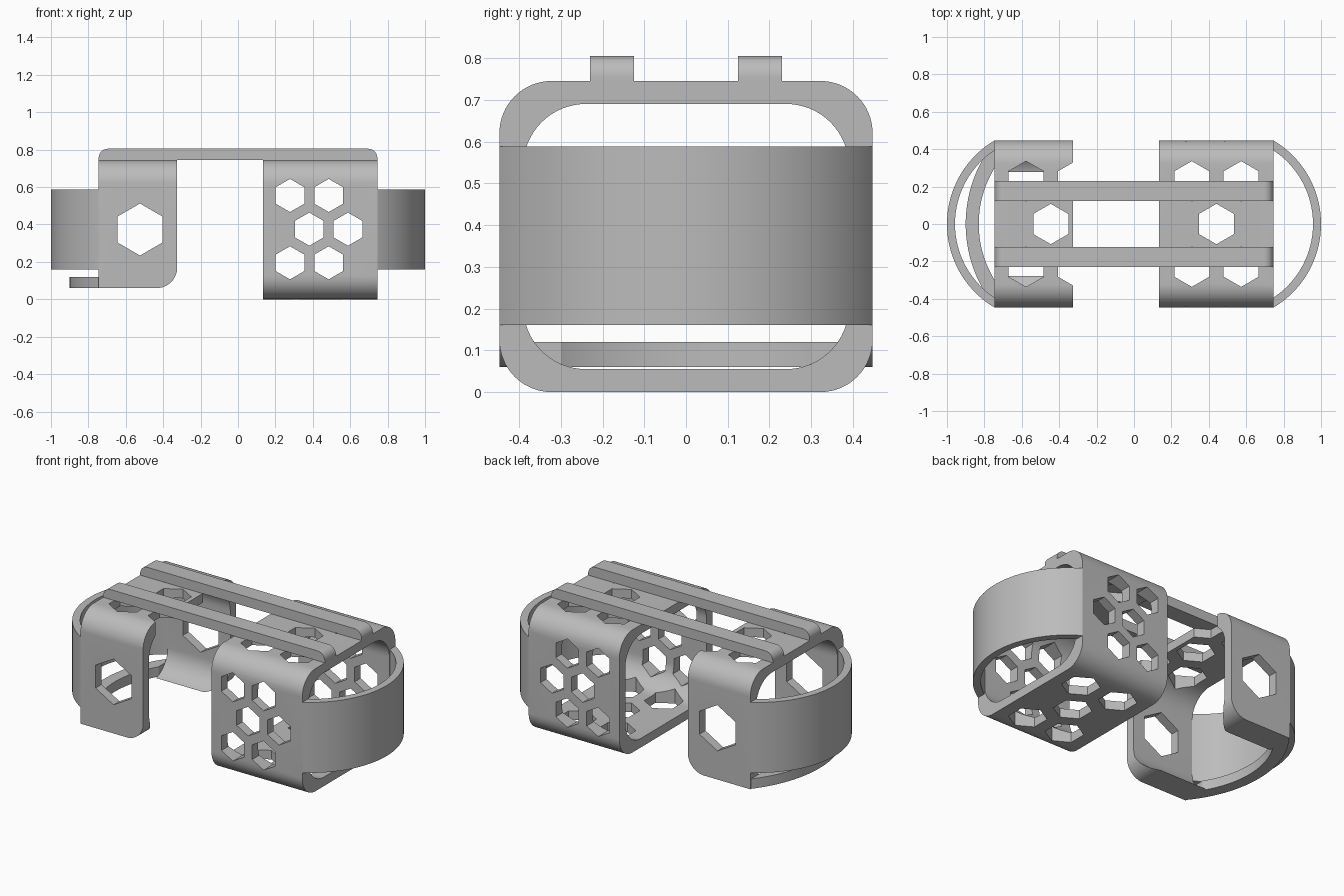
import bpy, bmesh, math

if "Cube" in bpy.data.objects:
    bpy.data.objects.remove(bpy.data.objects["Cube"])

GREY = bpy.data.materials.new("plain grey")
GREY.diffuse_color = (0.5, 0.5, 0.5, 1)
GREY.use_nodes = True
GREY.node_tree.nodes["Principled BSDF"].inputs["Base Color"].default_value = GREY.diffuse_color

# Place a 2D profile point on the plane across the given axis
PLACE = {
    "x": lambda p, d: (d, p[0], p[1]),
    "y": lambda p, d: (p[0], d, p[1]),
    "z": lambda p, d: (p[0], p[1], d),
}


def arc(cx, cy, r, a0, a1, n=16):
    return [(cx + r * math.cos(math.radians(a0 + (a1 - a0) * i / n)),
             cy + r * math.sin(math.radians(a0 + (a1 - a0) * i / n))) for i in range(n + 1)]


def rounded_rect(half, z0, z1, r):
    c = half - r
    return (arc(c, z1 - r, r, 0, 90) + arc(-c, z1 - r, r, 90, 180)
            + arc(-c, z0 + r, r, 180, 270) + arc(c, z0 + r, r, 270, 360))


def hexagon(cx, cy, r):
    return arc(cx, cy, r, 90, 450, 6)[:-1]


def finish(name, bm):
    bmesh.ops.recalc_face_normals(bm, faces=bm.faces)
    me = bpy.data.meshes.new(name)
    bm.to_mesh(me)
    bm.free()
    me.materials.append(GREY)
    ob = bpy.data.objects.new(name, me)
    bpy.context.collection.objects.link(ob)
    return ob


def prisms(name, parts):
    """One object from (profile, axis, start, end) extrusions."""
    bm = bmesh.new()
    for pts, axis, a, b in parts:
        lo = [bm.verts.new(PLACE[axis](p, a)) for p in pts]
        hi = [bm.verts.new(PLACE[axis](p, b)) for p in pts]
        bm.faces.new(lo)
        bm.faces.new(hi)
        for i in range(len(pts)):
            j = (i + 1) % len(pts)
            bm.faces.new((lo[i], lo[j], hi[j], hi[i]))
    return finish(name, bm)


def tube(name, outer, inner, a, b):
    """Ring profile extruded along x."""
    bm = bmesh.new()
    loops = [[bm.verts.new((d, *p)) for p in pts]
             for pts, d in ((outer, a), (outer, b), (inner, b), (inner, a))]
    n = len(outer)
    for k in range(4):
        p, q = loops[k], loops[(k + 1) % 4]
        for i in range(n):
            j = (i + 1) % n
            bm.faces.new((p[i], p[j], q[j], q[i]))
    return finish(name, bm)


def activate(ob):
    bpy.ops.object.select_all(action="DESELECT")
    ob.select_set(True)
    bpy.context.view_layer.objects.active = ob


def smooth(ob):
    activate(ob)
    bpy.ops.object.shade_smooth_by_angle(angle=math.radians(30))


def cut(ob, parts):
    cutter = prisms("cutter", parts)
    cutter.hide_render = True
    mod = ob.modifiers.new("holes", "BOOLEAN")
    mod.operation, mod.solver, mod.object = "DIFFERENCE", "EXACT", cutter
    activate(ob)
    bpy.ops.object.modifier_apply(modifier=mod.name)
    bpy.data.objects.remove(cutter, do_unlink=True)


def five_holes(cx, z0, z1):
    """Hexagons in a two-one-two pattern, cut vertically."""
    spots = [(0, 0)] + [(sx * 0.132, sy * 0.228) for sx in (-1, 1) for sy in (-1, 1)]
    return [(hexagon(cx + x, y, 0.108), "z", z0, z1) for x, y in spots]


W, END, TOP = 0.447, 0.745, 0.745

# Closed sleeve with honeycomb holes
right_sleeve = tube("closed_sleeve", rounded_rect(W, 0, TOP, 0.125),
                    rounded_rect(0.39, 0.055, 0.69, 0.15), 0.135, END)
side_spots = [(x + dx, z) for dx in (0, 0.207)
              for x, z in ((0.278, 0.555), (0.381, 0.375), (0.278, 0.195))]
cut(right_sleeve, [(hexagon(x, z, 0.0885), "y", -0.6, 0.6) for x, z in side_spots]
    + five_holes(0.441, 0.645, 0.85) + five_holes(0.441, -0.05, 0.1))
smooth(right_sleeve)

# Open sleeve: straight outside, inner face flaring toward the bottom edge
half_out = [(W, 0.06)] + arc(W - 0.125, TOP - 0.125, 0.125, 0, 90)
half_in = arc(0.24, 0.205, 0.15, -75.2, 0) + arc(0.24, 0.54, 0.15, 0, 90)
flip = lambda pts: [(-y, z) for y, z in reversed(pts)]
left_sleeve = prisms("open_sleeve", [
    (half_out + flip(half_out) + flip(half_in)[::-1] + half_in[::-1], "x", -END, -0.325)])
corner = arc(-0.435, 0.17, 0.11, -90, 0) + [(-0.325, 0.172), (-0.2, 0.172), (-0.2, 0), (-0.435, 0)]
cut(left_sleeve, [(hexagon(-0.524, 0.373, 0.139), "y", -0.6, 0.6), (corner, "y", -0.6, 0.6)]
    + five_holes(-0.445, 0.645, 0.85))
smooth(left_sleeve)


def bow(side, tip, y_end):
    """Arc from (END, -y_end) through (tip, 0) to (END, y_end)."""
    c = (tip ** 2 - END ** 2 - y_end ** 2) / (2 * (tip - END))
    a = math.degrees(math.atan2(y_end, END - c))
    return [(side * x, y) for x, y in arc(c, 0, tip - c, -a, a, 48)]


def strap(name, side, outer, inner, z0, z1):
    smooth(prisms(name, [(bow(side, *outer) + bow(side, *inner)[::-1], "z", z0, z1)]))


# Curved end bands and the thin lower strap
strap("right_band", 1, (1.0, W), (0.957, 0.394), 0.16, 0.588)
strap("left_band", -1, (1.0, W), (0.957, 0.394), 0.16, 0.588)
strap("lower_strap", -1, (0.9, 0.44), (0.83, 0.3), 0.06, 0.12)

# Top rails with rounded upper ends
rail = ([(-END, TOP), (END, TOP)] + arc(END - 0.05, 0.755, 0.05, 0, 90, 10)
        + arc(-END + 0.05, 0.755, 0.05, 90, 180, 10))
for name, y in (("front_rail", -0.177), ("back_rail", 0.177)):
    smooth(prisms(name, [(rail, "y", y - 0.053, y + 0.053)]))
